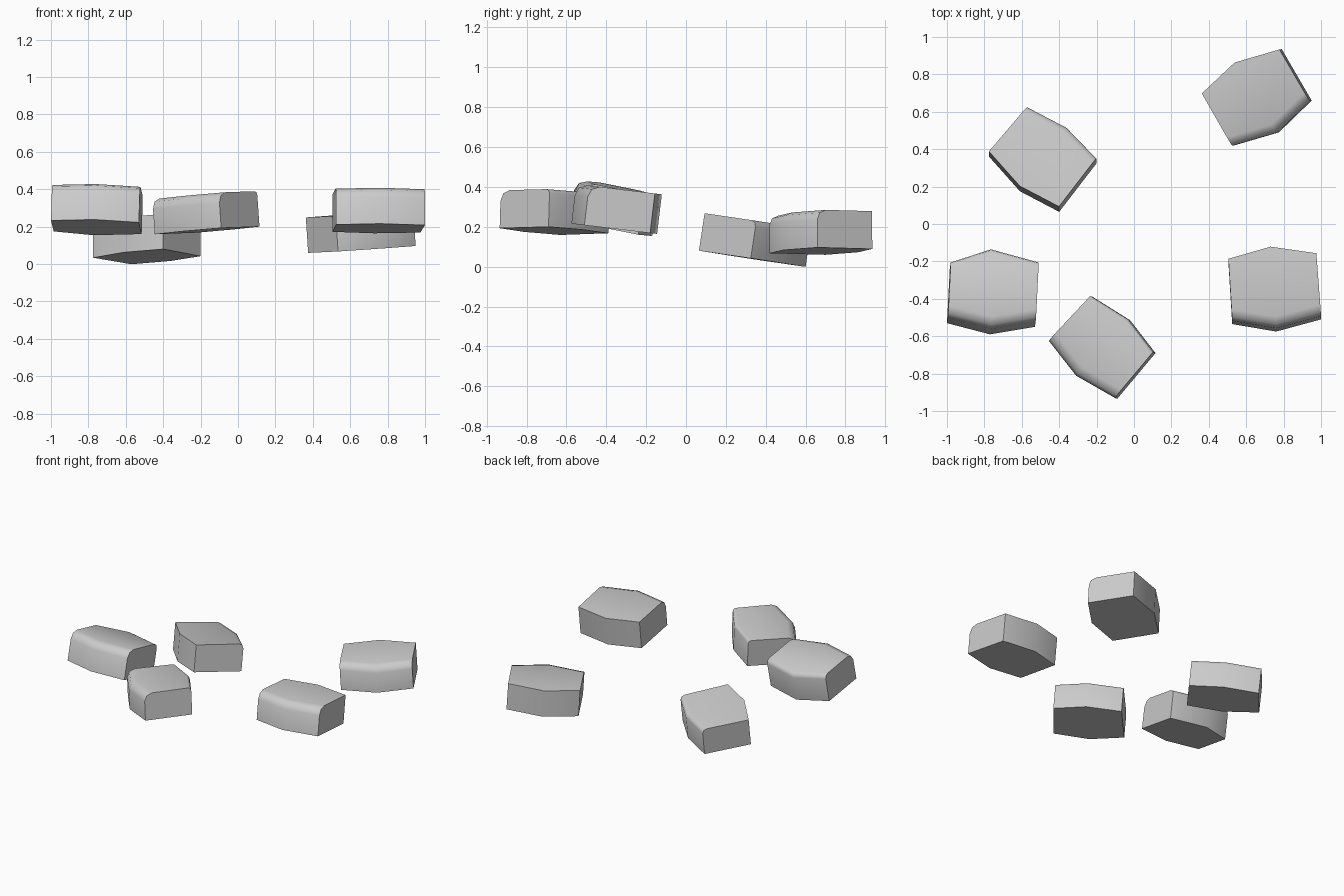
import bpy, bmesh, math
from mathutils import Vector

if "Cube" in bpy.data.objects:
    bpy.data.objects.remove(bpy.data.objects["Cube"])

# Each stone: bottom outline (rounded side first, counter-clockwise),
# height at the middle, slope in x and y, thickness, front and back rounding
STONES = {
    "stone_front_left": ([(-1, -.53), (-.77, -.59), (-.53, -.55), (-.515, -.24), (-.77, -.17), (-.985, -.24)],
                         .197, -.03, -.2, .205, .055, .03),
    "stone_front_middle": ([(-.445, -.63), (-.30, -.815), (-.09, -.935), (.115, -.69), (-.02, -.515), (-.22, -.39)],
                           .18, .07, -.03, .19, .055, .02),
    "stone_front_right": ([(.525, -.535), (.76, -.575), (1, -.51), (.975, -.18), (.73, -.145), (.505, -.21)],
                          .19, 0, -.12, .2, .055, 0),
    "stone_back_left": ([(-.2, .325), (-.36, .49), (-.57, .6), (-.775, .36), (-.61, .175), (-.4, .065)],
                        .039, .005, -.15, .19, .03, 0),
    "stone_back_right": ([(.535, .42), (.775, .49), (.95, .66), (.79, .935), (.55, .865), (.375, .70)],
                         .078, .065, .01, .19, .05, 0),
}


def make_stone(name, outline, z, gx, gy, thick, front, back):
    cx = sum(p[0] for p in outline) / 6
    cy = sum(p[1] for p in outline) / 6
    up = Vector((-gx, -gy, 1)).normalized() * thick
    bm = bmesh.new()
    # Tilted six-sided slab
    low = [Vector((x, y, z + gx * (x - cx) + gy * (y - cy))) for x, y in outline]
    bottom = [bm.verts.new(p) for p in low]
    top = [bm.verts.new(p + up) for p in low]
    bm.faces.new(bottom[::-1])
    bm.faces.new(top)
    for i in range(6):
        j = (i + 1) % 6
        bm.faces.new((bottom[i], bottom[j], top[j], top[i]))
    # Worn top edges on the two pointed sides
    sides = [(front, [bm.edges.get((top[i], top[i + 1])) for i in (0, 1)]),
             (back, [bm.edges.get((top[i], top[i + 1])) for i in (3, 4)])]
    for amount, edges in sides:
        if amount:
            bmesh.ops.bevel(bm, geom=edges, offset=amount, segments=2,
                            profile=.5, affect='EDGES')
    bmesh.ops.recalc_face_normals(bm, faces=bm.faces[:])
    mesh = bpy.data.meshes.new(name)
    bm.to_mesh(mesh)
    bm.free()
    ob = bpy.data.objects.new(name, mesh)
    bpy.context.collection.objects.link(ob)
    bpy.ops.object.select_all(action='DESELECT')
    ob.select_set(True)
    bpy.context.view_layer.objects.active = ob
    bpy.ops.object.shade_smooth_by_angle(angle=math.radians(50))


for name, data in STONES.items():
    make_stone(name, *data)
